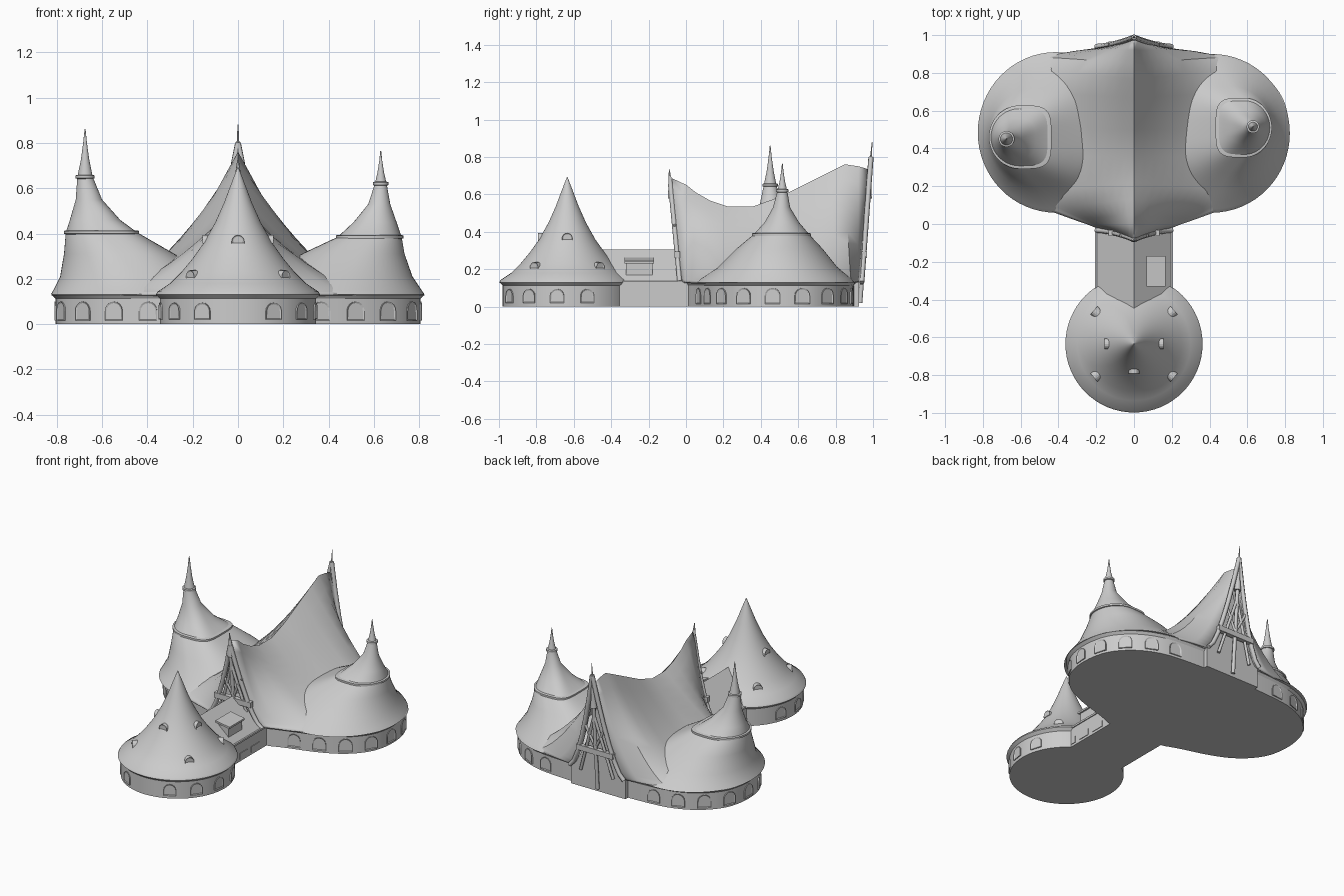
import bpy, bmesh, math
from mathutils import Vector, Matrix

if "Cube" in bpy.data.objects:
    bpy.data.objects.remove(bpy.data.objects["Cube"])

grey = bpy.data.materials.new("plain_grey")
grey.use_nodes = True
COLOUR = (0.6, 0.6, 0.6, 1)
grey.diffuse_color = COLOUR
grey.node_tree.nodes["Principled BSDF"].inputs["Base Color"].default_value = COLOUR


def finish(name, bm, smooth=False):
    bmesh.ops.recalc_face_normals(bm, faces=bm.faces)
    mesh = bpy.data.meshes.new(name)
    bm.to_mesh(mesh)
    bm.free()
    mesh.materials.append(grey)
    ob = bpy.data.objects.new(name, mesh)
    bpy.context.collection.objects.link(ob)
    if smooth:
        bpy.ops.object.select_all(action='DESELECT')
        ob.select_set(True)
        bpy.context.view_layer.objects.active = ob
        bpy.ops.object.shade_smooth_by_angle(angle=math.radians(35))
    return ob


def loft(name, rings, smooth=False, closed=True):
    """Skin a stack of equal point rows; closed rows also get end caps."""
    bm = bmesh.new()
    rows = [[bm.verts.new(p) for p in ring] for ring in rings]
    n = len(rows[0])
    for a, b in zip(rows, rows[1:]):
        for i in range(n if closed else n - 1):
            j = (i + 1) % n
            bm.faces.new((a[i], a[j], b[j], b[i]))
    if closed:
        bm.faces.new(rows[0])
        bm.faces.new(rows[-1])
    return finish(name, bm, smooth)


def circle(r, z, cx=0, cy=0, n=64):
    return [(cx + r * math.cos(math.tau * i / n), cy + r * math.sin(math.tau * i / n), z) for i in range(n)]


def slab(name, section, y0, y1):
    return loft(name, [[(x, y, z) for x, z in section] for y in (y0, y1)])


def box(name, x0, x1, y0, y1, z0, z1):
    return slab(name, [(x0, z0), (x1, z0), (x1, z1), (x0, z1)], y0, y1)


def arch(name, pos, normal, w, h, depth, inset=0.007, back=0.01):
    """Round-headed opening whose front looks along normal."""
    turn = Matrix.Translation(pos) @ Matrix.Rotation(math.atan2(normal[0], -normal[1]), 4, 'Z')
    r = w / 2
    pts = [(-r, 0), (r, 0)] + [(r * math.cos(math.pi * i / 8), h - r + r * math.sin(math.pi * i / 8)) for i in range(9)]
    if h - r < 0.001:
        pts = pts[2:]
    bm = bmesh.new()
    front = [bm.verts.new(turn @ Vector((x, -depth, z))) for x, z in pts]
    rear = [bm.verts.new(turn @ Vector((x, back, z))) for x, z in pts]
    face = bm.faces.new(front)
    bm.faces.new(rear[::-1])
    for i in range(len(pts)):
        j = (i + 1) % len(pts)
        bm.faces.new((front[j], front[i], rear[i], rear[j]))
    bmesh.ops.recalc_face_normals(bm, faces=bm.faces)
    bmesh.ops.inset_individual(bm, faces=[face], thickness=inset, depth=-0.004)
    return finish(name, bm)


def rod(name, points, radius, taper=1.0):
    """Timber along a path, narrowing towards its last point."""
    curve = bpy.data.curves.new(name, 'CURVE')
    curve.dimensions = '3D'
    curve.bevel_depth = radius
    curve.bevel_resolution = 1
    curve.use_fill_caps = True
    line = curve.splines.new('POLY')
    line.points.add(len(points) - 1)
    for i, p in enumerate(points):
        line.points[i].co = (*p, 1)
        line.points[i].radius = 1 + (taper - 1) * i / (len(points) - 1)
    curve.materials.append(grey)
    bpy.context.collection.objects.link(bpy.data.objects.new(name, curve))


# Round front pavilion
CY = -0.635
loft("pavilion_wall", [circle(0.345, z, 0, CY) for z in (0, 0.13)], True)
cone = [(0.34, 0.108), (0.363, 0.13), (0.356, 0.143), (0.30, 0.18), (0.25, 0.23), (0.2, 0.29), (0.15, 0.36),
        (0.1, 0.45), (0.06, 0.54), (0.03, 0.62), (0.002, 0.692)]
loft("pavilion_roof", [circle(r, z, 0, CY) for r, z in cone], True)
for k in range(1, 5):
    for s in (-1, 1):
        a = math.radians(27 * k)
        n = (s * math.sin(a), -math.cos(a))
        arch("pavilion_window", (n[0] * 0.345, CY + n[1] * 0.345, 0.02), n, 0.075, 0.075, 0.005)
for deg, r, z in ((0, 0.135, 0.355), (90, 0.135, 0.355), (-90, 0.135, 0.355),
                  (50, 0.255, 0.2), (-50, 0.255, 0.2), (130, 0.255, 0.2), (-130, 0.255, 0.2)):
    a = math.radians(deg)
    n = (math.sin(a), -math.cos(a))
    arch("roof_dormer", (n[0] * r, CY + n[1] * r, z), n, 0.056, 0.038, 0.022, 0.006, 0.03)

# Link corridor with its roof box
slab("corridor", [(-0.2, 0), (0.2, 0), (0.2, 0.13), (0, 0.305), (-0.2, 0.13)], -0.6, 0.03)
box("skylight_box", 0.075, 0.155, -0.32, -0.18, 0.14, 0.235)
slab("skylight_lid", [(0.065, 0.25), (0.168, 0.232), (0.168, 0.244), (0.065, 0.262)], -0.33, -0.17)
for s in (-1, 1):
    box("corridor_ledge", s * 0.195, s * 0.206, -0.4, 0, 0.125, 0.137)
    for y0, y1 in ((-0.35, -0.31), (-0.27, -0.19), (-0.15, -0.06)):
        box("corridor_window", s * 0.198, s * 0.204, y0, y1, 0.015, 0.055)

# Main hall wall
half = [(0.18, 0.0), (0.3, 0.05), (0.5, 0.105), (0.66, 0.18), (0.77, 0.3), (0.805, 0.42), (0.805, 0.55),
        (0.77, 0.68), (0.66, 0.80), (0.5, 0.875), (0.3, 0.895), (0.1, 0.9)]
outline = half + [(-x, y) for x, y in reversed(half)]
for step in range(2):
    cut = []
    for i, p in enumerate(outline):
        p, q = Vector(p), Vector(outline[(i + 1) % len(outline)])
        cut += [p.lerp(q, 0.25), p.lerp(q, 0.75)]
    outline = cut
loft("hall_wall", [[(p.x, p.y, z) for p in outline] for z in (0, 0.135)], True)
loft("eave_band", [[(p.x * k, 0.47 + (p.y - 0.47) * k, z) for p in outline]
                   for k, z in ((0.99, 0.105), (1.022, 0.128), (1.0, 0.14))], True)

# Arched windows at even steps along the hall wall
travel, target = 0, 0.15
for a, b in zip(outline, outline[1:]):
    length = (b - a).length
    while travel + length > target:
        p = a.lerp(b, (target - travel) / length)
        d = (b - a).normalized()
        if abs(p.x) > 0.27:
            arch("hall_window", (p.x, p.y, 0.015), (d.y, -d.x), 0.082, 0.085, 0.005)
        target += 0.16
    travel += length

# Saddle-shaped tent roof: eave y, ridge y, ridge height, half width
rows = [(-0.02, -0.075, 0.68, 0.19), (0, 0, 0.645, 0.24), (0.03, 0.05, 0.605, 0.33), (0.09, 0.13, 0.56, 0.5),
        (0.17, 0.22, 0.53, 0.6), (0.35, 0.36, 0.53, 0.62), (0.5, 0.5, 0.58, 0.62), (0.7, 0.67, 0.665, 0.62),
        (0.82, 0.77, 0.715, 0.6), (0.88, 0.85, 0.755, 0.5), (0.91, 0.92, 0.745, 0.32), (0.925, 0.97, 0.73, 0.19)]
STEPS = [i / 12 for i in range(-12, 13)]


def section(ridge, width):
    return [(s * width, 0.13 + (ridge - 0.13) * (1 - abs(s)) ** 1.6) for s in STEPS]


sheets = []
for ye, yr, ridge, width in rows:
    sheets.append([(x, ye + (yr - ye) * (1 - abs(s)), z) for s, (x, z) in zip(STEPS, section(ridge, width))])
tent = loft("tent_roof", sheets, True, closed=False)
thick = tent.modifiers.new("thickness", 'SOLIDIFY')
thick.thickness = 0.012
thick.offset = 0

# Gable ends with timber frames: wall y, foot y, top y, tip height
for end, wall, foot, top, tip in (("front", 0.01, -0.02, -0.09, 0.735), ("back", 0.905, 0.93, 0.995, 0.88)):
    slab(end + "_gable_wall", [(0.2, 0), (-0.2, 0)] + section(0.6, 0.2), wall - 0.01, wall + 0.02)

    def lean(z):
        return foot + (top - foot) * z / tip
    rod(end + "_gable_spike", [(0, lean(z), z) for z in (0.58, 0.66, tip)], 0.024, 0.08)
    rod(end + "_post", [(0, lean(z), z) for z in (0.02, 0.6)], 0.013)
    beam_y = lean(0.29)
    box(end + "_cross_beam", -0.135, 0.135, beam_y - 0.015, beam_y + 0.015, 0.26, 0.295)
    for s in (-1, 1):
        edge = section(tip - 0.08, 0.2)[::2]
        rod(end + "_bargeboard", [(s * abs(x), lean(z), z) for x, z in edge[:7]], 0.014)
        rod(end + "_brace", [(s * x, lean(z), z) for x, z in ((0.0, 0.3), (0.07, 0.44))], 0.009)
        rod(end + "_rafter", [(s * x, lean(z), z) for x, z in ((0.12, 0.12), (0, 0.52))], 0.01)


# Side towers: each ring is inner x, outer x, low y, high y, height, squareness
def egg(side, x0, x1, y0, y1, z, square=2.0, grow=0.0):
    ring = []
    for i in range(64):
        c, s = math.cos(math.tau * i / 64), math.sin(math.tau * i / 64)
        e = 2 / (square if c < 0 else 2.0)
        x = (x0 + x1) / 2 + ((x1 - x0) / 2 + grow) * math.copysign(abs(c) ** e, c)
        y = (y0 + y1) / 2 + ((y1 - y0) / 2 + grow) * math.copysign(abs(s) ** e, s)
        ring.append((side * x, y, z))
    return ring


def tower(label, side, skirt, upper, collar, tip):
    cx, cy, height = tip
    r, zc = collar
    rings = [egg(side, *v) for v in skirt + upper]
    for rad, z in ((r, zc), (r * 0.55, zc + (height - zc) * 0.35), (r * 0.25, zc + (height - zc) * 0.7), (0.002, height)):
        rings.append(egg(side, cx - rad, cx + rad, cy - rad, cy + rad, z))
    loft(label + "_tower_roof", rings, True)
    x0, x1, y0, y1, z, sq = upper[0]
    trims = (("belt", (x0, x1, y0, y1), z, sq), ("collar", (cx - r, cx + r, cy - r, cy + r), zc, 2.0))
    for part, b, z, sq in trims:
        loft(label + "_tower_" + part, [egg(side, *b, z + dz, sq, g) for dz, g in
                                        ((-0.009, 0), (-0.006, 0.008), (0.006, 0.008), (0.009, 0))], True)


tower("right", -1,
      [(0.0, 0.827, 0.06, 0.91, 0.13), (0.03, 0.815, 0.08, 0.885, 0.15), (0.12, 0.785, 0.15, 0.81, 0.21, 2.4),
       (0.28, 0.768, 0.22, 0.72, 0.31, 3)],
      [(0.445, 0.76, 0.3, 0.62, 0.405, 4), (0.52, 0.742, 0.35, 0.56, 0.46, 3), (0.6, 0.716, 0.395, 0.51, 0.55)],
      (0.034, 0.65), (0.675, 0.45, 0.862))
tower("left", 1,
      [(0.0, 0.825, 0.06, 0.9, 0.13), (0.03, 0.81, 0.08, 0.885, 0.15), (0.12, 0.77, 0.17, 0.81, 0.21, 2.4),
       (0.28, 0.735, 0.27, 0.73, 0.31, 3)],
      [(0.44, 0.722, 0.36, 0.66, 0.385, 4), (0.51, 0.7, 0.42, 0.605, 0.45, 3), (0.575, 0.672, 0.465, 0.557, 0.53)],
      (0.026, 0.62), (0.63, 0.515, 0.765))
